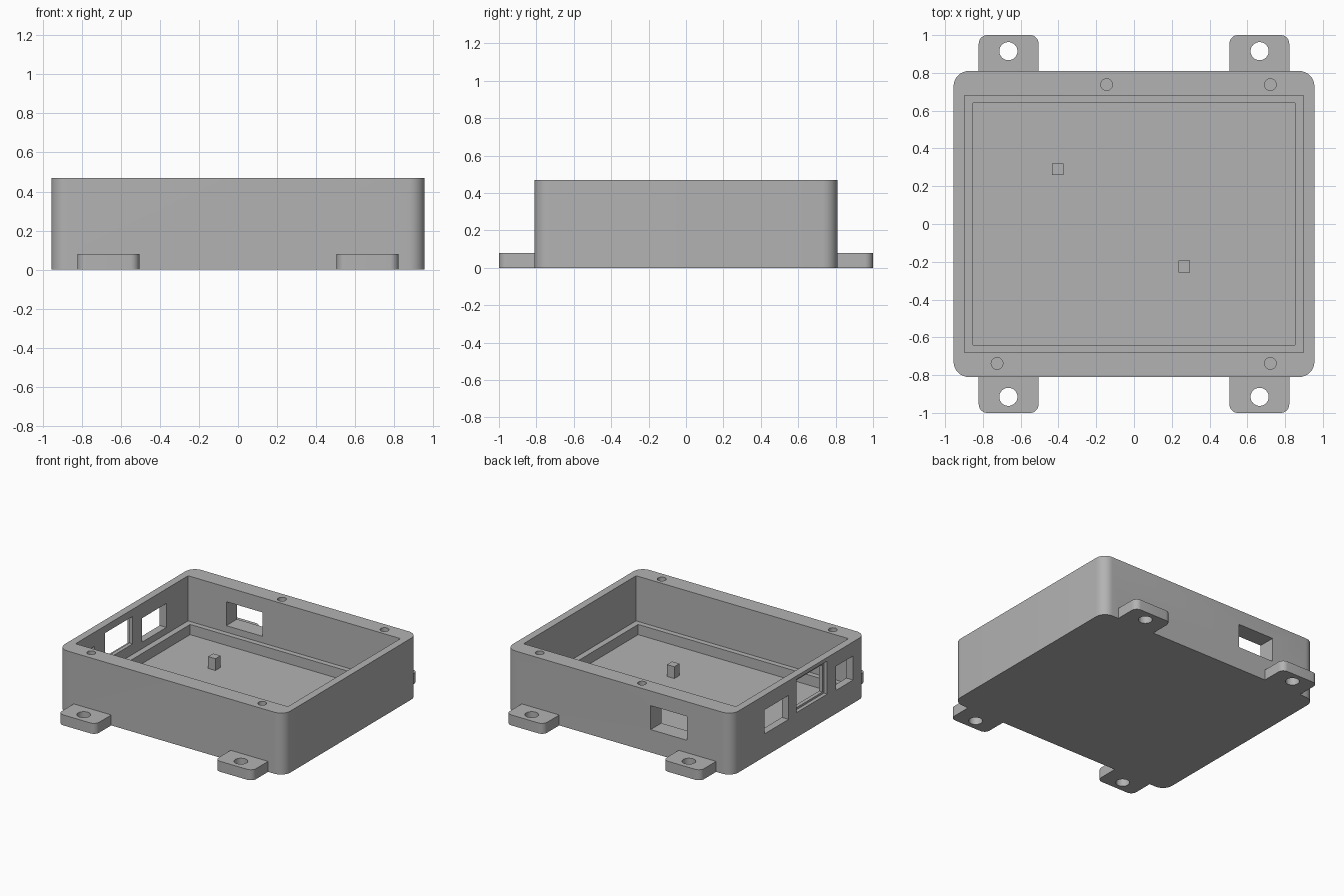
import bpy, bmesh, math

old = bpy.data.objects.get("Cube")
if old:
    bpy.data.objects.remove(old, do_unlink=True)

grey = bpy.data.materials.new("plain grey")
grey.use_nodes = True
colour = (0.45, 0.45, 0.45, 1)
grey.diffuse_color = colour
grey.node_tree.nodes["Principled BSDF"].inputs["Base Color"].default_value = colour


def slab(name, x, y, z, radius=0.0, steps=8):
    """Upright block between the given limits, with rounded vertical corners."""
    bm = bmesh.new()
    corners = [(x[1], y[1], 1, 1), (x[0], y[1], -1, 1),
               (x[0], y[0], -1, -1), (x[1], y[0], 1, -1)]
    ring = []
    for i, (px, py, sx, sy) in enumerate(corners):
        for k in range(steps + 1 if radius else 1):
            a = (i + k / steps) * math.pi / 2
            ring.append(bm.verts.new((px + radius * (math.cos(a) - sx),
                                      py + radius * (math.sin(a) - sy), z[0])))
    face = bm.faces.new(ring)
    top = bmesh.ops.extrude_face_region(bm, geom=[face])["geom"]
    bmesh.ops.translate(bm, vec=(0, 0, z[1] - z[0]),
                        verts=[v for v in top if isinstance(v, bmesh.types.BMVert)])
    bmesh.ops.recalc_face_normals(bm, faces=bm.faces)
    mesh = bpy.data.meshes.new(name)
    bm.to_mesh(mesh)
    bm.free()
    mesh.materials.append(grey)
    obj = bpy.data.objects.new(name, mesh)
    bpy.context.collection.objects.link(obj)
    return obj


def bore(name, x, y, z, r):
    """Round cutter."""
    return slab(name, (x - r, x + r), (y - r, y + r), z, r * 0.999)


def combine(target, tool, operation):
    mod = target.modifiers.new(operation.lower(), "BOOLEAN")
    mod.operation = operation
    mod.solver = "EXACT"
    mod.object = tool
    bpy.context.view_layer.objects.active = target
    bpy.ops.object.modifier_apply(modifier=mod.name)
    bpy.data.objects.remove(tool, do_unlink=True)


# Case body
case = slab("open_case", (-0.955, 0.955), (-0.81, 0.81), (0, 0.47), 0.08)

# Mounting tabs with screw holes
for sx in (-1, 1):
    for sy in (-1, 1):
        xs = sorted((sx * 0.505, sx * 0.822))
        ys = sorted((sy * 0.73, sy * 1.0))
        combine(case, slab("mounting_tab", xs, ys, (0, 0.08), 0.045), "UNION")
        combine(case, bore("tab_hole", sx * 0.665, sy * 0.915, (-0.1, 0.2), 0.048),
                "DIFFERENCE")

# Main cavity, and the deeper floor inside the ledge
cavities = [
    ("cavity", (-0.898, 0.898), (-0.68, 0.68), (0.125, 0.6)),
    ("floor_pocket", (-0.853, 0.853), (-0.64, 0.64), (0.047, 0.3)),
]
# Connector openings in the back wall and the left-hand side wall
openings = [
    ("back_opening", (-0.575, -0.268), (0.6, 0.9), (0.175, 0.358)),
    ("side_opening", (-1.1, -0.8), (0.125, 0.418), (0.175, 0.358)),
    ("side_opening_small", (-1.1, -0.8), (-0.655, -0.45), (0.178, 0.362)),
    ("side_opening_wide", (-1.1, -0.8), (-0.325, 0.01), (0.205, 0.415)),
    ("wide_opening_recess", (-1.1, -0.927), (-0.342, 0.031), (0.19, 0.443)),
]
for part in cavities + openings:
    combine(case, slab(*part), "DIFFERENCE")

# Lid screw holes in the rim
for hx, hy in ((-0.145, 0.738), (0.722, 0.738), (-0.725, -0.738), (0.722, -0.738)):
    combine(case, bore("lid_hole", hx, hy, (0.2, 0.6), 0.031), "DIFFERENCE")

# Locating posts on the floor
posts = []
for px, py in ((-0.403, 0.29), (0.266, -0.225)):
    posts.append(slab("locating_post", (px - 0.031, px + 0.031),
                      (py - 0.031, py + 0.031), (0.04, 0.137)))

# Smooth rounded corners, keep the edges sharp
bpy.ops.object.select_all(action="DESELECT")
case.select_set(True)
bpy.context.view_layer.objects.active = case
bpy.ops.object.shade_smooth_by_angle(angle=math.radians(30))
